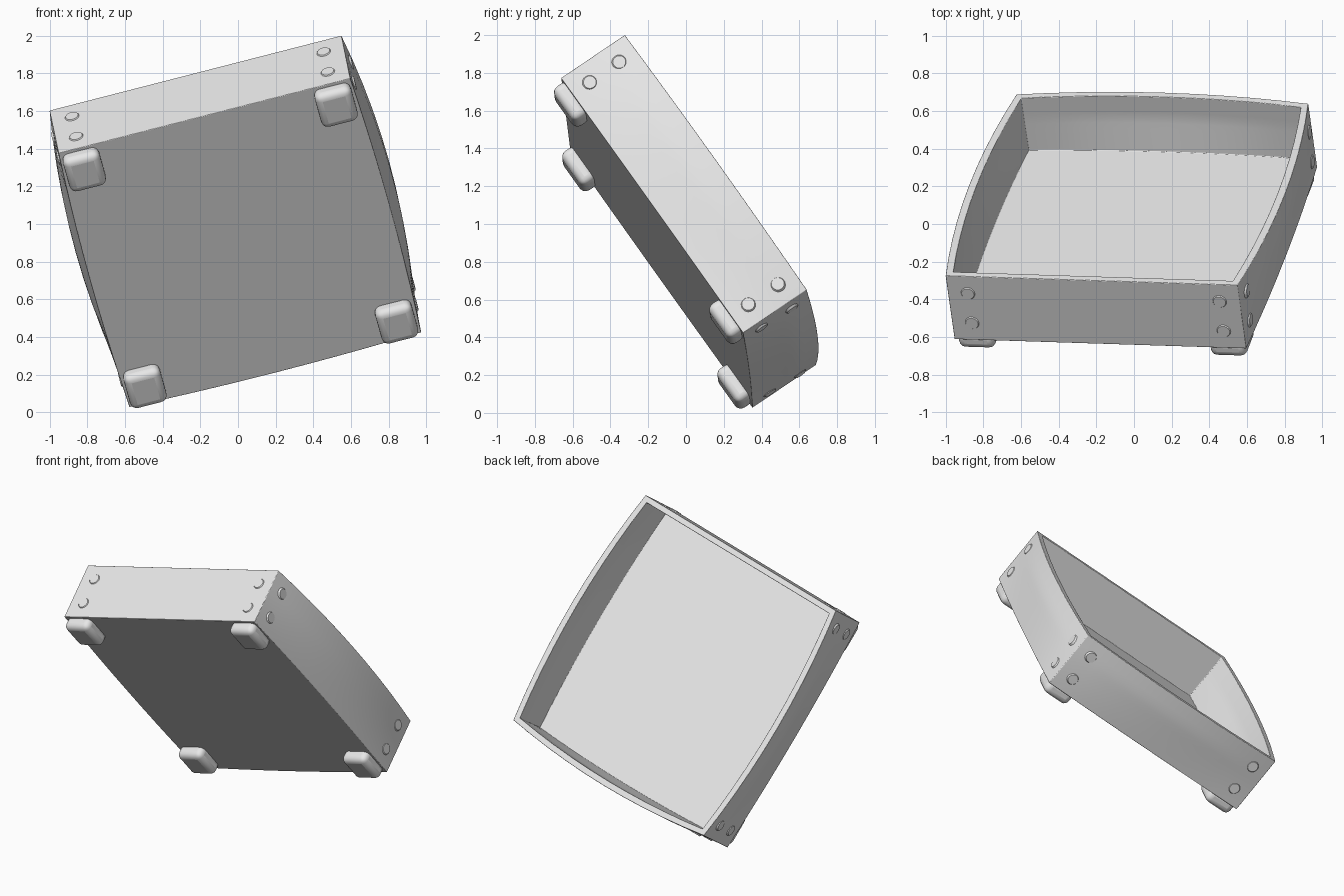
import bpy, bmesh
from mathutils import Matrix, Vector

cube = bpy.data.objects.get("Cube")
if cube:
    bpy.data.objects.remove(cube, do_unlink=True)

HALF_W, HALF_L, HEIGHT = 0.80, 0.85, 0.41
WALL, FLOOR = 0.055, 0.075

# Tilted frame of the tray: x across, y along, z towards the opening
across = Vector((1.56, -0.05, 0.40)).normalized()
opening = across.cross(Vector((0.37, 0.97, -1.36))).normalized()
along = opening.cross(across)
frame = Matrix((across, along, opening)).transposed().to_4x4()
frame.translation = (0.01, -0.155, 0.90)

clay = bpy.data.materials.new("plain grey")
clay.use_nodes = True
clay.diffuse_color = (0.8, 0.8, 0.8, 1)
clay.node_tree.nodes["Principled BSDF"].inputs["Base Color"].default_value = (0.8, 0.8, 0.8, 1)


def bow(p):
    """Push the walls outwards in the middle, most of all near the rim."""
    rise = 0.3 + 0.7 * min(1, max(0, p.z / HEIGHT * 1.5))
    side = 0.065 * rise * (1 - (p.y / HALF_L) ** 2) * p.x / HALF_W
    end = 0.06 * rise * (1 - (p.x / HALF_W) ** 2) * max(0, p.y / HALF_L)
    return p + Vector((side, end, 0))


def finish(name, bm, bevel, segments):
    bmesh.ops.recalc_face_normals(bm, faces=bm.faces)
    mesh = bpy.data.meshes.new(name)
    bm.to_mesh(mesh)
    bm.free()
    mesh.materials.append(clay)
    obj = bpy.data.objects.new(name, mesh)
    bpy.context.collection.objects.link(obj)
    obj.matrix_world = frame
    if bevel:
        mod = obj.modifiers.new("soft edges", 'BEVEL')
        mod.width, mod.segments = bevel, segments
        mod.limit_method, mod.angle_limit = 'ANGLE', 0.7
    bpy.ops.object.select_all(action='DESELECT')
    obj.select_set(True)
    bpy.context.view_layer.objects.active = obj
    bpy.ops.object.shade_smooth_by_angle(angle=0.7)
    return obj


def box(size, centre):
    bm = bmesh.new()
    bmesh.ops.create_cube(bm, size=1, matrix=Matrix.Translation(centre) @ Matrix.Diagonal((*size, 1)))
    return bm


# Open tray: hollowed block with bowed walls
bm = box((2 * HALF_W, 2 * HALF_L, HEIGHT), (0, 0, HEIGHT / 2))
top = max(bm.faces, key=lambda f: f.calc_center_median().z)
bmesh.ops.inset_region(bm, faces=[top], thickness=WALL)
well = bmesh.ops.extrude_face_region(bm, geom=[top])["geom"]
bmesh.ops.delete(bm, geom=[top], context='FACES_ONLY')
for v in well:
    if isinstance(v, bmesh.types.BMVert):
        v.co.z = FLOOR
bmesh.ops.subdivide_edges(bm, edges=bm.edges[:], cuts=9, use_grid_fill=True)
for v in bm.verts:
    v.co = bow(v.co)
finish("tray", bm, 0.016, 3)

# Four rounded feet under the corners
for sx, side in ((-1, "right"), (1, "left")):
    for sy, end in ((-1, "upper"), (1, "lower")):
        bm = box((0.20, 0.22, 0.10), (sx * 0.69, sy * 0.725, -0.025))
        finish(f"{end}_{side}_foot", bm, 0.038, 4)


# Shallow pegs at both ends of every wall
def peg(name, point, outward):
    spot = bow(Vector(point))
    turn = Vector(outward).to_track_quat('Z', 'Y').to_matrix().to_4x4()
    bm = bmesh.new()
    bmesh.ops.create_cone(bm, cap_ends=True, segments=20, radius1=0.042, radius2=0.034,
                          depth=0.012, matrix=Matrix.Translation(spot) @ turn)
    finish(name, bm, 0, 0)


for s in (-1, 1):
    for t in (-1, 1):
        for z in (0.11, 0.30):
            peg("side_peg", (s * HALF_W, t * (HALF_L - 0.11), z), (s, 0, 0))
            peg("end_peg", (t * (HALF_W - 0.11), s * HALF_L, z), (0, s, 0))
